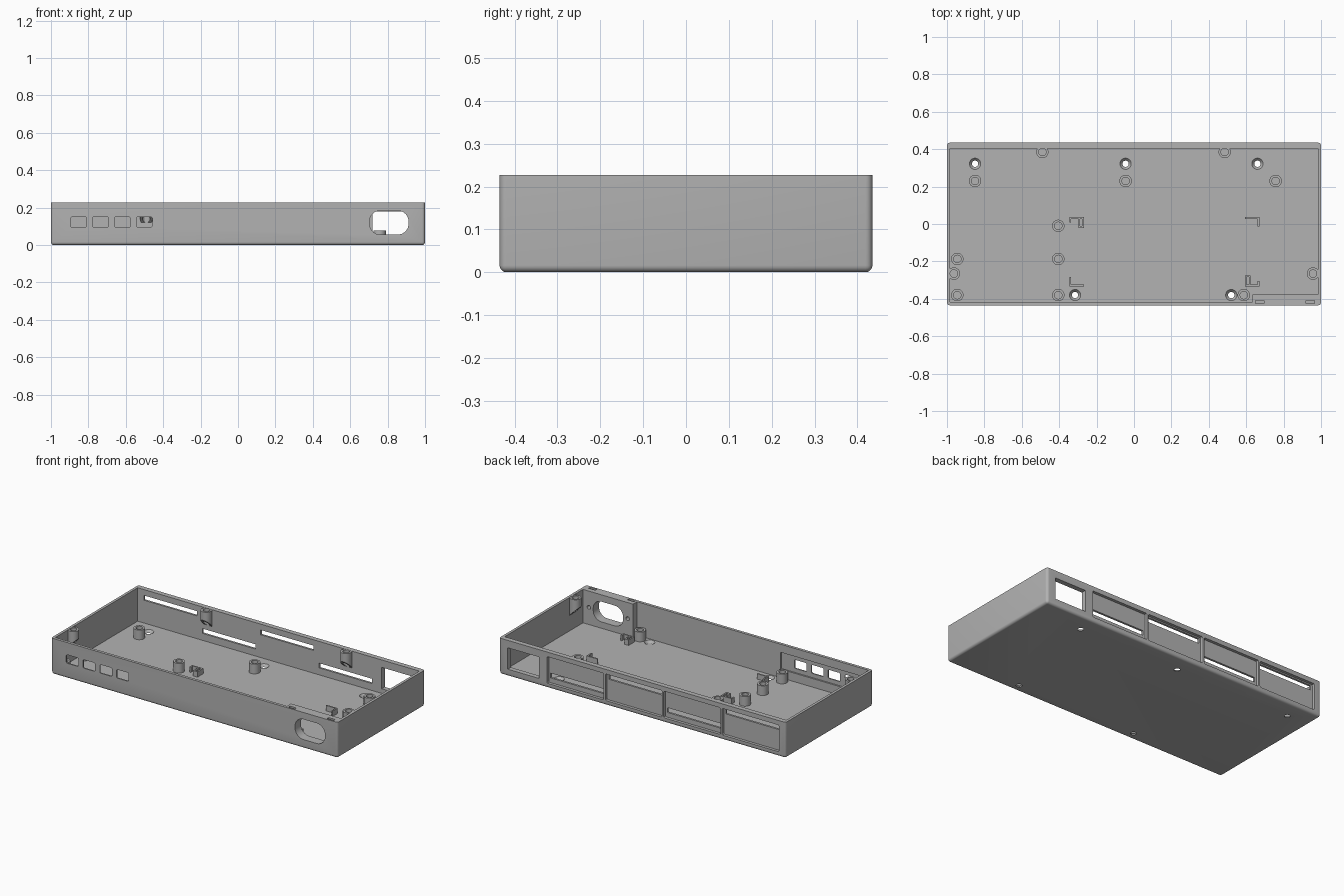
import bpy, bmesh, math
from mathutils import Matrix, Vector

if "Cube" in bpy.data.objects:
    bpy.data.objects.remove(bpy.data.objects["Cube"], do_unlink=True)

GREY = (0.45, 0.45, 0.45, 1)
plastic = bpy.data.materials.new("grey_plastic")
plastic.use_nodes = True
plastic.diffuse_color = GREY
plastic.node_tree.nodes["Principled BSDF"].inputs["Base Color"].default_value = GREY

HEIGHT, FLOOR = 0.227, 0.016
HALF_X, HALF_Y = 1.0, 0.435
IN_X, IN_FRONT, IN_BACK = 0.983, -0.417, 0.404
parts, cutters = [], []


def add_box(bm, x0, x1, y0, y1, z0, z1):
    size = Vector((x1 - x0, y1 - y0, z1 - z0))
    mid = Vector((x0 + x1, y0 + y1, z0 + z1)) / 2
    mat = Matrix.Translation(mid) @ Matrix.Diagonal((*size, 1))
    return bmesh.ops.create_cube(bm, size=1, matrix=mat)["verts"]


def finish(name, bm):
    bmesh.ops.recalc_face_normals(bm, faces=bm.faces)
    mesh = bpy.data.meshes.new(name)
    bm.to_mesh(mesh)
    bm.free()
    mesh.materials.append(plastic)
    obj = bpy.data.objects.new(name, mesh)
    bpy.context.scene.collection.objects.link(obj)
    return obj


def cutter(bm):
    obj = finish("cutter", bm)
    obj.hide_render = True
    cutters.append(obj)


def cut_box(x0, x1, y0, y1, z0, z1, radius=0, segments=4):
    """Box cutter whose edges along y can be rounded."""
    bm = bmesh.new()
    add_box(bm, x0, x1, y0, y1, z0, z1)
    if radius:
        edges = [e for e in bm.edges
                 if abs(e.verts[0].co.y - e.verts[1].co.y) > 1e-5]
        bmesh.ops.bevel(bm, geom=edges, offset=radius, segments=segments,
                        profile=0.5, affect='EDGES')
    cutter(bm)


def cut_cone(x, y, z, r1, r2, depth, rot=None):
    bm = bmesh.new()
    mat = Matrix.Translation((x, y, z)) @ (rot or Matrix())
    bmesh.ops.create_cone(bm, cap_ends=True, segments=32, radius1=r1,
                          radius2=r2, depth=depth, matrix=mat)
    cutter(bm)


def tube(name, x, y, z0, z1, slope=(0, 0), r_out=0.033, r_in=0.02, n=32):
    """Hollow post; slope tilts the underside, and walls limit its reach."""
    bm = bmesh.new()
    rings = []
    for r, z in ((r_out, z0), (r_out, z1), (r_in, z1), (r_in, z0)):
        ring = []
        for i in range(n):
            a = 2 * math.pi * i / n
            dx, dy = r * math.cos(a), r * math.sin(a)
            lift = dx * slope[0] + dy * slope[1] if z == z0 else 0
            ring.append(bm.verts.new((x + dx, min(y + dy, 0.412), z + lift)))
        rings.append(ring)
    for k in range(4):
        a, b = rings[k], rings[(k + 1) % 4]
        for i in range(n):
            j = (i + 1) % n
            bm.faces.new((a[i], a[j], b[j], b[i]))
    parts.append(finish(name, bm))


# Shell: rounded block, left square along the open rim
bm = bmesh.new()
add_box(bm, -HALF_X, HALF_X, -HALF_Y, HALF_Y, 0, HEIGHT)
edges = [e for e in bm.edges if min(v.co.z for v in e.verts) < 0.01]
bmesh.ops.bevel(bm, geom=edges, offset=0.016, segments=5, profile=0.5,
                affect='EDGES')
shell = finish("case_shell", bm)
parts.append(shell)

# Cavity, leaving a thicker front wall around the power inlet
bm = bmesh.new()
profile = [(-IN_X, IN_FRONT), (0.634, IN_FRONT), (0.634, -0.377),
           (IN_X, -0.377), (IN_X, IN_BACK), (-IN_X, IN_BACK)]
base = bm.faces.new([bm.verts.new((x, y, FLOOR)) for x, y in profile])
top = bmesh.ops.extrude_face_region(bm, geom=[base])["geom"]
for v in top:
    if isinstance(v, bmesh.types.BMVert):
        v.co.z = 0.3
cutter(bm)

# Front port row with a thinned wall behind it
cut_box(-0.96, -0.368, -0.427, -0.4, 0.07, 0.176)
for i in range(4):
    x = -0.895 + 0.1173 * i
    cut_box(x, x + 0.085, -0.5, -0.4, 0.096, 0.15, 0.008, 3)

# Power inlet, its screw holes and nut pockets
cut_box(0.703, 0.912, -0.5, -0.3, 0.056, 0.184, 0.058, 8)
for x in (0.672, 0.942):
    cut_box(x - 0.023, x + 0.023, -0.425, -0.408, 0.1, 0.3)
    cut_cone(x, -0.39, 0.125, 0.012, 0.012, 0.05,
             Matrix.Rotation(math.pi / 2, 4, 'X'))

# Back: square opening, then four recessed bays with alternating slots
cut_box(0.72, 0.94, 0.3, 0.5, 0.045, 0.18)
for i in range(4):
    x = 0.468 - 0.4075 * i
    cut_box(x - 0.198, x + 0.198, 0.417, 0.5, 0.03, 0.198, 0.008, 3)
    z = 0.06 if i % 2 == 0 else 0.16
    cut_box(x - 0.185, x + 0.185, 0.39, 0.45, z, z + 0.03)

# Countersunk holes through the floor
for x, y in ((-0.85, 0.322), (-0.045, 0.322), (0.66, 0.322),
             (-0.315, -0.38), (0.52, -0.38)):
    cut_cone(x, y, FLOOR / 2, 0.016, 0.031, FLOOR + 0.002)

# Apply all cuts to the shell
for c in cutters:
    mod = shell.modifiers.new("cut", 'BOOLEAN')
    mod.operation, mod.solver, mod.object = 'DIFFERENCE', 'EXACT', c
bpy.context.view_layer.update()
graph = bpy.context.evaluated_depsgraph_get()
cut_mesh = bpy.data.meshes.new_from_object(shell.evaluated_get(graph))
shell.modifiers.clear()
shell.data = cut_mesh
for c in cutters:
    bpy.data.objects.remove(c, do_unlink=True)

# Board standoffs on the floor
for x, y in ((-0.85, 0.23), (-0.045, 0.23), (0.757, 0.23), (-0.405, -0.01),
             (-0.405, -0.187), (-0.405, -0.38), (-0.945, -0.187),
             (-0.945, -0.38), (0.587, -0.38)):
    tube("board_standoff", x, y, FLOOR - 0.004, 0.077)

# Lid screw bosses high on the walls, undersides sloping into the wall
for x, y, slope in ((-0.49, 0.385, (0, -1)), (0.485, 0.385, (0, -1)),
                    (-0.963, -0.265, (1, 0)), (0.957, -0.265, (-1, 0))):
    tube("lid_boss", x, y, 0.14, HEIGHT - 0.001, slope)

# Corner brackets for a small board: two thin walls, some with a clip loop
T = 0.009
for x, y, sx, sy, loop in ((-0.345, 0.037, 1, -1, True),
                           (0.67, 0.037, -1, -1, False),
                           (-0.345, -0.333, 1, 1, False),
                           (0.67, -0.333, -1, 1, True)):
    bm = bmesh.new()
    walls = [(0, 0.077, 0, T), (0, T, 0, 0.05)]
    if loop:
        walls[1] = (0, T, 0, 0.028)
        walls += [(0.047, 0.047 + T, 0, 0.058), (0.077 - T, 0.077, 0, 0.058),
                  (0.047, 0.077, 0.058 - T, 0.058)]
    for a, b, c, d in walls:
        xs, ys = sorted((x + sx * a, x + sx * b)), sorted((y + sy * c, y + sy * d))
        add_box(bm, *xs, *ys, FLOOR - 0.004, 0.05)
    parts.append(finish("board_bracket", bm))

# Smooth rounded surfaces, keep edges sharp
bpy.ops.object.select_all(action='DESELECT')
for obj in parts:
    obj.select_set(True)
bpy.context.view_layer.objects.active = shell
bpy.ops.object.shade_smooth_by_angle(angle=math.radians(30))
